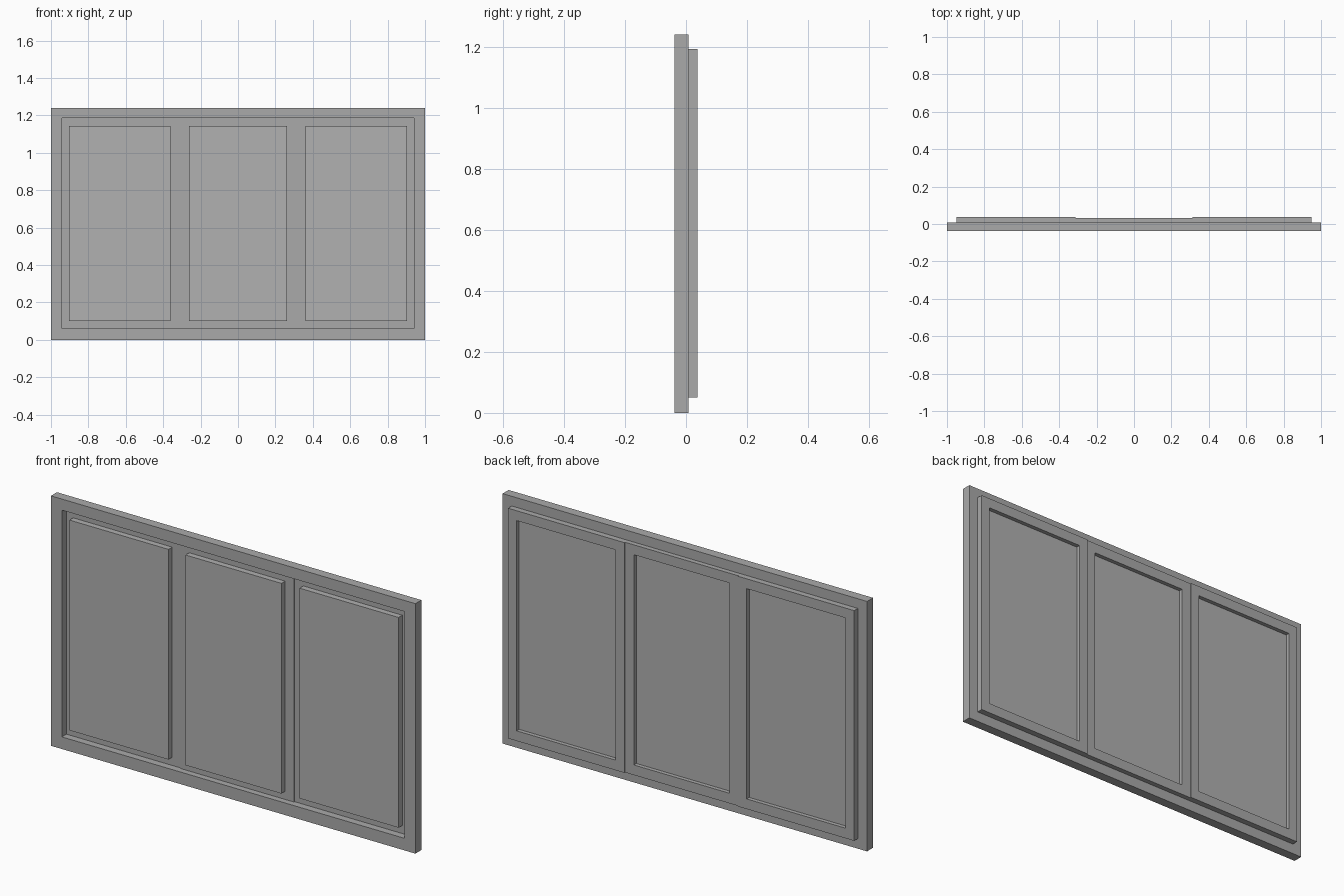
import bpy
import bmesh

cube = bpy.data.objects.get("Cube")
if cube:
    bpy.data.objects.remove(cube, do_unlink=True)


def make_material(name, value):
    mat = bpy.data.materials.new(name)
    mat.use_nodes = True
    colour = (value, value, value, 1)
    mat.diffuse_color = colour
    mat.node_tree.nodes["Principled BSDF"].inputs["Base Color"].default_value = colour
    return mat


frame_grey = make_material("frame grey", 0.4)
glass_grey = make_material("glass grey", 0.44)


def finish(name, bm, mat):
    bmesh.ops.recalc_face_normals(bm, faces=bm.faces)
    mesh = bpy.data.meshes.new(name)
    bm.to_mesh(mesh)
    bm.free()
    mesh.materials.append(mat)
    obj = bpy.data.objects.new(name, mesh)
    bpy.context.collection.objects.link(obj)


def rect(bm, size, y):
    x0, x1, z0, z1 = size
    return [bm.verts.new((x, y, z)) for x, z in ((x0, z0), (x1, z0), (x1, z1), (x0, z1))]


def bridge(bm, a, b):
    for i in range(4):
        j = (i + 1) % 4
        bm.faces.new((a[i], a[j], b[j], b[i]))


def ring(name, outer, inner, y0, y1):
    """Rectangular border with an open middle."""
    bm = bmesh.new()
    loops = [rect(bm, size, y)
             for size, y in ((outer, y0), (outer, y1), (inner, y1), (inner, y0))]
    for a, b in zip(loops, loops[1:] + loops[:1]):
        bridge(bm, a, b)
    finish(name, bm, frame_grey)


def pane(name, size, y0, y1):
    """Glass slab."""
    bm = bmesh.new()
    front, back = rect(bm, size, y0), rect(bm, size, y1)
    bm.faces.new(front)
    bm.faces.new(back)
    bridge(bm, front, back)
    finish(name, bm, glass_grey)


# Outer frame
ring("outer_frame", (-1, 1, 0, 1.24), (-0.94, 0.94, 0.06, 1.185), -0.038, 0.009)

# Three sashes with their glass; the middle one sits slightly forward
sashes = [
    ("right", -0.95, -0.312, -0.903, -0.36, 0),
    ("middle", -0.312, 0.312, -0.263, 0.263, -0.005),
    ("left", 0.312, 0.95, 0.36, 0.903, 0),
]
for side, x0, x1, g0, g1, shift in sashes:
    opening = (g0, g1, 0.1, 1.143)
    ring(side + "_sash", (x0, x1, 0.05, 1.192), opening, -0.002 + shift, 0.038 + shift)
    pane(side + "_glass", opening, -0.031 + shift, 0.018 + shift)
